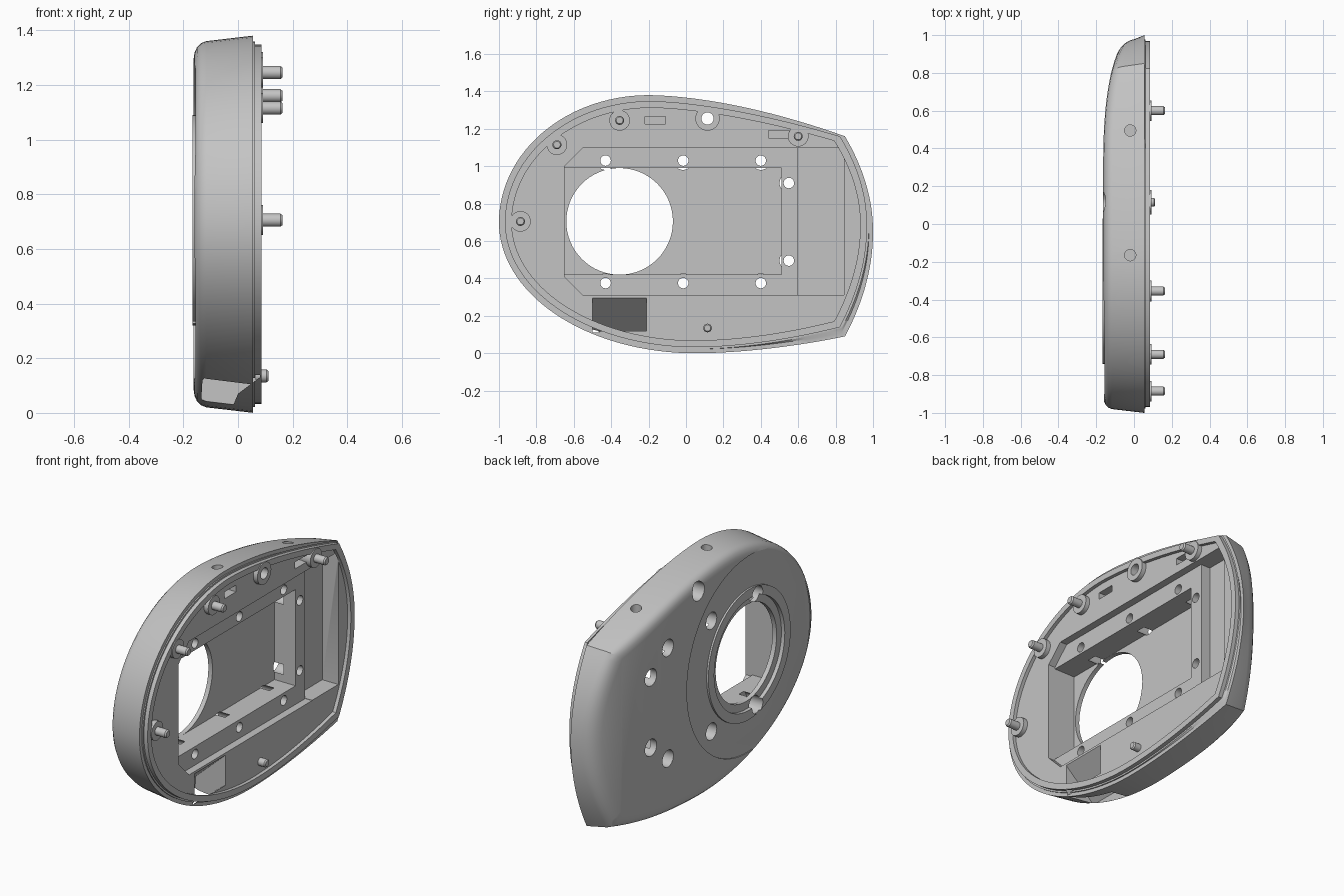
import bpy, bmesh, math

if "Cube" in bpy.data.objects:
    bpy.data.objects.remove(bpy.data.objects["Cube"])

grey = bpy.data.materials.new("plain_grey")
grey.use_nodes = True
grey.diffuse_color = (0.55, 0.55, 0.55, 1)
grey.node_tree.nodes["Principled BSDF"].inputs["Base Color"].default_value = (0.55, 0.55, 0.55, 1)


def make(name, verts, faces):
    mesh = bpy.data.meshes.new(name)
    mesh.from_pydata(verts, [], faces)
    bm = bmesh.new()
    bm.from_mesh(mesh)
    bmesh.ops.recalc_face_normals(bm, faces=bm.faces)
    bm.to_mesh(mesh)
    bm.free()
    mesh.materials.append(grey)
    obj = bpy.data.objects.new(name, mesh)
    bpy.context.collection.objects.link(obj)
    return obj


def prism(name, pts, axis, a, b, tip=1.0):
    """Extrude a flat polygon along an axis, optionally scaling the far end."""
    n = len(pts)
    cu, cv = sum(p[0] for p in pts) / n, sum(p[1] for p in pts) / n
    verts = []
    for level, s in ((a, 1.0), (b, tip)):
        for u, v in pts:
            p = [cu + (u - cu) * s, cv + (v - cv) * s]
            p.insert(axis, level)
            verts.append(p)
    faces = [list(range(n)), list(range(n, 2 * n))]
    faces += [[i, (i + 1) % n, n + (i + 1) % n, n + i] for i in range(n)]
    return make(name, verts, faces)


def circle(u, v, r, n=32):
    return [(u + r * math.cos(math.tau * i / n), v + r * math.sin(math.tau * i / n)) for i in range(n)]


def rect(u0, u1, v0, v1):
    return [(u0, v0), (u1, v0), (u1, v1), (u0, v1)]


def activate(obj):
    bpy.ops.object.select_all(action='DESELECT')
    obj.select_set(True)
    bpy.context.view_layer.objects.active = obj


def cut(target, pts, axis, a, b):
    cutter = prism("cutter", pts, axis, a, b)
    cutter.hide_render = True
    mod = target.modifiers.new("cut", 'BOOLEAN')
    mod.operation, mod.solver, mod.object = 'DIFFERENCE', 'EXACT', cutter
    activate(target)
    bpy.ops.object.modifier_apply(modifier=mod.name)
    bpy.data.objects.remove(cutter)


# Outline: upper and lower edge heights along y
def top_edge(y):
    if y < -0.2:
        return 0.7 + 0.68 * math.sqrt(max(0, 1 - ((y + 0.2) / 0.8) ** 2))
    if y <= 0.85:
        return 1.38 - 0.22 * ((y + 0.2) / 1.05) ** 1.7
    return 0.65 + 0.51 * math.sqrt(max(0, (1 - y) / 0.15))


def bottom_edge(y):
    if y < 0.05:
        return 0.7 - 0.7 * math.sqrt(max(0, 1 - ((y - 0.05) / 1.05) ** 2))
    if y <= 0.85:
        return 0.09 * ((y - 0.05) / 0.8) ** 1.8
    return 0.65 - 0.56 * math.sqrt(max(0, (1 - y) / 0.15))


# Depth of the outer face, which curves away towards the pointed end
def outer_x(y):
    if y < 0.3:
        return -0.163
    return -0.163 + 0.165 * (1 - math.sqrt(max(0, 1 - ((y - 0.3) / 0.7) ** 2.4)))


ys = [-1 + 1.85 * (1 - math.cos(math.pi / 2 * i / 44)) for i in range(45)]
ys += [1 - 0.15 * (1 - i / 16) ** 2 for i in range(1, 17)]
n = len(ys) - 1
outline = [(y, top_edge(y)) for y in ys] + [(y, bottom_edge(y)) for y in ys[n - 1:0:-1]]
count = len(outline)

# Rings as (inset, x, follows outer face): outer cap, rounded edge, rim, lip, floor
FLOOR = 0.065
rings = [(0.09, 0, True), (0.062, 0.004, True), (0.042, 0.013, True), (0.028, 0.027, True),
         (0.02, 0.047, True), (0, 0.055, False), (0.022, 0.055, False), (0.022, 0.062, False),
         (0.032, 0.062, False), (0.032, 0.086, False), (0.068, 0.086, False), (0.068, FLOOR, False)]
verts, faces = [], []
for inset, x, follow in rings:
    for y, z in outline:
        py = y * (1 - inset)
        lift = 0.03 * max(0, y) ** 2 if x >= 0.06 else 0
        verts.append((outer_x(py) + x if follow else x, py, 0.69 + (z - 0.69) * (1 - inset / 0.69) + lift))
for k in range(len(rings) - 1):
    for i in range(count):
        j = (i + 1) % count
        faces.append([k * count + i, k * count + j, (k + 1) * count + j, (k + 1) * count + i])
for base in (0, (len(rings) - 1) * count):
    low = lambda i: base + (i if i in (0, n) else count - i)
    for i in range(n):
        quad = [base + i, base + i + 1, low(i + 1), low(i)]
        faces.append(list(dict.fromkeys(quad)))
shell = make("shell", verts, faces)

# Interior recesses
cy, cz = -0.355, 0.705
cut(shell, [(-0.65, 0.41), (-0.55, 0.31), (0.6, 0.31), (0.6, 1.1), (-0.55, 1.1), (-0.65, 1.0)], 0, 0.02, 0.12)
cut(shell, rect(-0.65, 0.51, 0.42, 0.99), 0, -0.118, 0.12)
cut(shell, rect(0.599, 0.845, 0.312, 1.098), 0, -0.04, FLOOR + 0.001)

# Outer round face and main opening with a shallow step
cut(shell, circle(cy, cz, 0.58, 96), 0, -0.3, -0.156)
cut(shell, circle(cy, cz, 0.33, 64), 0, -0.3, -0.145)
cut(shell, circle(cy, cz, 0.285, 64), 0, -0.3, 0.12)

# Raised ring around the opening
ring = prism("opening_ring", circle(cy, cz, 0.385, 64), 0, -0.167, -0.15)
cut(ring, circle(cy, cz, 0.33, 64), 0, -0.3, 0.1)

# Screw holes with wider outer ends
screws = [(y, z) for y in (-0.43, -0.015, 0.4) for z in (1.03, 0.375)]
screws += [(0.55, 0.91), (0.55, 0.495)]
for y, z in screws:
    cut(shell, circle(y, z, 0.028, 24), 0, -0.3, 0.12)
    cut(shell, circle(y, z, 0.05, 24), 0, -0.3, -0.06)
    if y < -0.4:
        cut(ring, circle(y, z, 0.05, 24), 0, -0.3, 0.1)
cut(shell, circle(0.115, 1.255, 0.033, 24), 0, -0.3, 0.12)
cut(shell, circle(0.115, 1.255, 0.055, 24), 0, -0.3, -0.04)

# Small slots with drilled holes from the top
for y, z in ((-0.165, 1.245), (0.495, 1.17)):
    cut(shell, rect(y - 0.055, y + 0.055, z - 0.02, z + 0.02), 0, -0.055, 0.12)
    cut(shell, circle(-0.02, y, 0.03, 24), 2, z, 1.5)

# Slanted cable passage through the lower edge
cut(shell, [(0.08, 0.31), (-0.13, 0.12), (-0.14, -0.05), (-0.05, -0.05), (0.0, 0.07), (0.08, 0.13)],
    1, -0.5, -0.21)

# Bosses and pins
parts = [shell, ring]
for i, (y, z) in enumerate([(-0.885, 0.705), (-0.69, 1.115), (-0.355, 1.245), (0.6, 1.16)]):
    parts.append(prism(f"boss_{i + 1}", circle(y, z, 0.055), 0, 0.04, 0.092))
    parts.append(prism(f"pin_{i + 1}", circle(y, z, 0.024), 0, 0.04, 0.155))
    parts.append(prism(f"pin_tip_{i + 1}", circle(y, z, 0.024), 0, 0.155, 0.163, 0.75))
boss = prism("hollow_boss", circle(0.115, 1.255, 0.065), 0, 0.04, 0.092)
cut(boss, circle(0.115, 1.255, 0.033, 24), 0, -0.1, 0.2)
parts.append(boss)
parts.append(prism("small_pin", circle(0.115, 0.135, 0.023), 0, 0.04, 0.105))
parts.append(prism("small_pin_tip", circle(0.115, 0.135, 0.023), 0, 0.105, 0.112, 0.75))

for part in parts:
    activate(part)
    bpy.ops.object.shade_smooth_by_angle(angle=math.radians(28))
